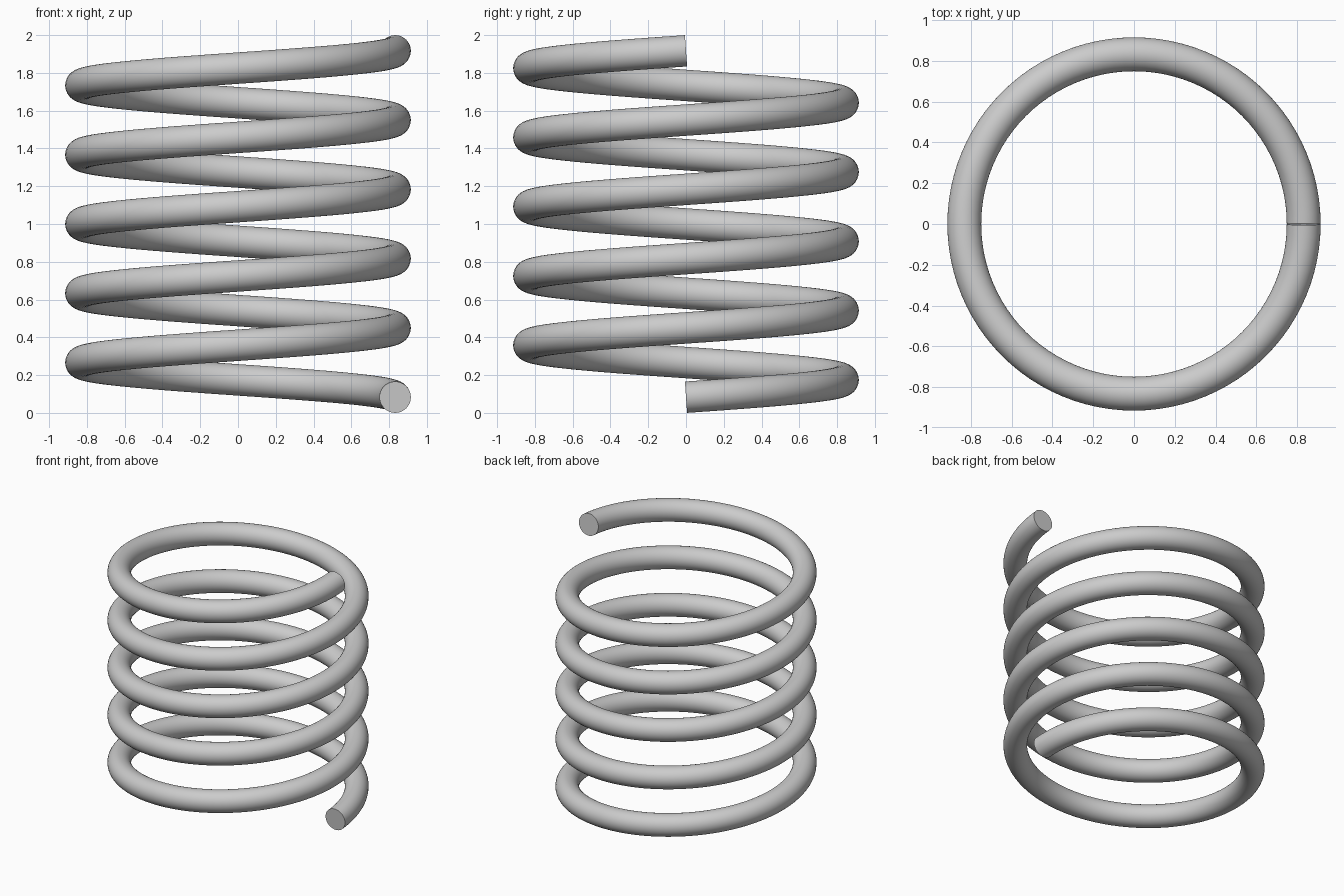
import bpy, bmesh
from math import cos, sin, tau, radians
from mathutils import Vector

if "Cube" in bpy.data.objects:
    bpy.data.objects.remove(bpy.data.objects["Cube"])

COIL_R, WIRE_R = 0.832, 0.083
TURNS, STEPS, SIDES = 5, 96, 40
Z0, Z1 = 0.083, 1.917
RISE = (Z1 - Z0) / (TURNS * tau)

bm = bmesh.new()

# Round wire cross-sections, square to the helix path
rings = []
for i in range(TURNS * STEPS + 1):
    a = tau * i / STEPS
    out = Vector((cos(a), sin(a), 0))
    tangent = Vector((-COIL_R * sin(a), COIL_R * cos(a), RISE)).normalized()
    up = out.cross(tangent)
    centre = out * COIL_R + Vector((0, 0, Z0 + RISE * a))
    rings.append([bm.verts.new(centre + WIRE_R * (out * cos(t) + up * sin(t)))
                  for t in (tau * k / SIDES for k in range(SIDES))])

# Wire surface
for lower, upper in zip(rings, rings[1:]):
    for k in range(SIDES):
        n = (k + 1) % SIDES
        bm.faces.new((lower[k], lower[n], upper[n], upper[k]))

# Flat cut ends
bm.faces.new(rings[0])
bm.faces.new(rings[-1])
bmesh.ops.recalc_face_normals(bm, faces=bm.faces)

mesh = bpy.data.meshes.new("coil_spring")
bm.to_mesh(mesh)
bm.free()
spring = bpy.data.objects.new("coil_spring", mesh)
bpy.context.collection.objects.link(spring)
bpy.context.view_layer.objects.active = spring
spring.select_set(True)
bpy.ops.object.shade_smooth_by_angle(angle=radians(40))
